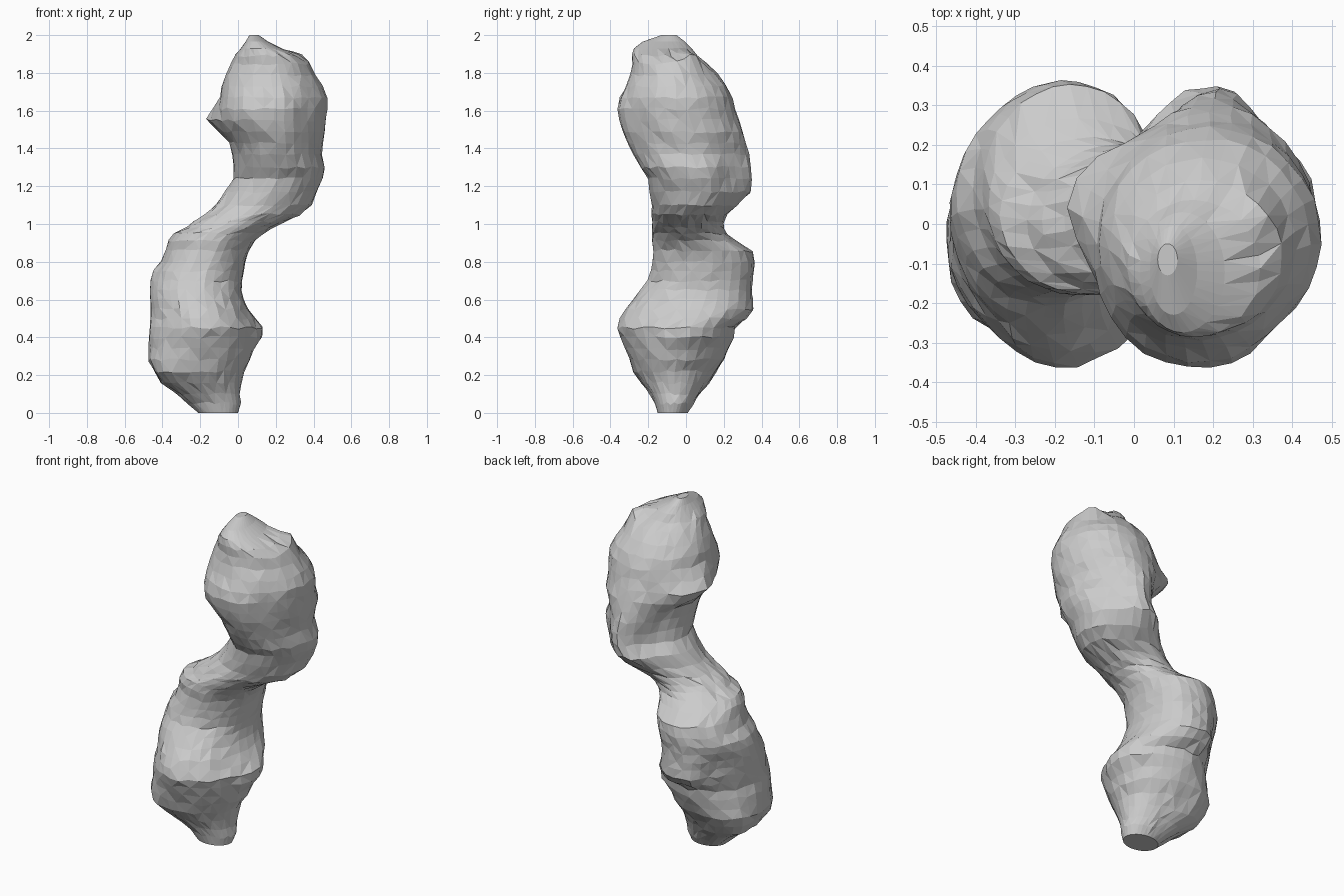
import bpy, bmesh, math, random

random.seed(4)
SIDES = 32

# Cross-sections: z, x min, x max, y min, y max
LOWER = [
    (0.00, -0.21, 0.0, -0.15, 0.01),
    (0.05, -0.26, 0.015, -0.165, 0.04),
    (0.10, -0.32, 0.01, -0.19, 0.07),
    (0.16, -0.40, 0.015, -0.23, 0.11),
    (0.22, -0.435, 0.03, -0.27, 0.15),
    (0.28, -0.47, 0.06, -0.295, 0.20),
    (0.34, -0.475, 0.07, -0.32, 0.225),
    (0.40, -0.475, 0.08, -0.345, 0.25),
    (0.45, -0.475, 0.08, -0.365, 0.265),
    (0.50, -0.475, 0.07, -0.35, 0.325),
    (0.55, -0.475, 0.05, -0.325, 0.36),
    (0.60, -0.475, 0.03, -0.285, 0.36),
    (0.65, -0.475, 0.02, -0.24, 0.35),
    (0.70, -0.465, 0.02, -0.205, 0.35),
    (0.75, -0.45, 0.03, -0.19, 0.355),
    (0.80, -0.41, 0.04, -0.18, 0.36),
    (0.86, -0.385, 0.06, -0.175, 0.35),
    (0.91, -0.37, 0.09, -0.18, 0.27),
    (0.95, -0.34, 0.13, -0.18, 0.22),
]
UPPER = [
    (0.98, -0.27, 0.18, -0.18, 0.20),
    (1.01, -0.235, 0.24, -0.18, 0.20),
    (1.05, -0.18, 0.33, -0.18, 0.22),
    (1.10, -0.12, 0.39, -0.18, 0.28),
    (1.17, -0.07, 0.42, -0.19, 0.355),
    (1.24, -0.03, 0.45, -0.20, 0.36),
    (1.30, -0.03, 0.465, -0.24, 0.355),
    (1.37, -0.03, 0.445, -0.28, 0.34),
    (1.43, -0.04, 0.45, -0.305, 0.32),
    (1.49, -0.07, 0.465, -0.335, 0.305),
    (1.55, -0.09, 0.47, -0.355, 0.28),
    (1.61, -0.09, 0.475, -0.365, 0.26),
    (1.67, -0.09, 0.475, -0.35, 0.245),
    (1.73, -0.085, 0.45, -0.32, 0.215),
    (1.79, -0.065, 0.41, -0.295, 0.165),
    (1.85, -0.035, 0.375, -0.285, 0.11),
    (1.89, -0.015, 0.32, -0.285, 0.06),
    (1.93, 0.015, 0.23, -0.275, 0.03),
    (1.965, 0.04, 0.16, -0.23, -0.005),
    (2.00, 0.06, 0.11, -0.13, -0.05),
]

# Knobs and hollows: direction in degrees, spread, z, z spread, outward amount
SWELLS = [
    (15, 30, 0.43, 0.08, 0.06),      # lower knob
    (163, 25, 1.55, 0.075, 0.09),    # upper knob
    (135, 30, 0.20, 0.10, 0.05),     # heel corners
    (225, 30, 0.22, 0.08, 0.04),
    (225, 30, 0.50, 0.12, -0.03),
    (135, 32, 0.58, 0.14, -0.065),
    (50, 28, 0.68, 0.15, 0.025),
    (48, 30, 1.27, 0.15, -0.065),    # narrow back of the upper lobe
    (135, 30, 1.25, 0.16, -0.06),
    (-45, 30, 1.60, 0.15, -0.03),
    (225, 30, 1.60, 0.12, 0.02),
]


def bell(d, width):
    return math.exp(-(d / width) ** 2)


def ring(row):
    """Oval section with swells and a slightly uneven surface."""
    z, x0, x1, y0, y1 = row
    cx, cy, rx, ry = (x0 + x1) / 2, (y0 + y1) / 2, (x1 - x0) / 2, (y1 - y0) / 2
    jitter = 0.015 if 0 < z < 1.9 else 0
    pts = []
    for i in range(SIDES):
        deg = 360 * i / SIDES
        c, s = math.cos(math.radians(deg)), math.sin(math.radians(deg))
        k = 1 + random.uniform(-jitter, jitter)
        out = sum(amt * bell((deg - d + 180) % 360 - 180, w) * bell(z - h, hw)
                  for d, w, h, hw, amt in SWELLS) if z > 0 else 0
        x = cx + rx * k * c + out * c
        y = cy + ry * k * s + out * s
        # Second small peak beside the top
        lift = 0.05 * bell(math.hypot(x - 0.32, y - 0.02), 0.06) if z > 1.8 else 0
        dz = random.uniform(-0.008, 0.008) if jitter else 0
        pts.append((x, y, z + lift + dz))
    return pts


# Skin the sections with flat triangles, swapping diagonals row by row
bm = bmesh.new()
loops = [[bm.verts.new(p) for p in ring(r)] for r in LOWER + UPPER]
for k, (a, b) in enumerate(zip(loops, loops[1:])):
    for i in range(SIDES):
        j = (i + 1) % SIDES
        if (i + k) % 2:
            tris = ((a[i], a[j], b[j]), (a[i], b[j], b[i]))
        else:
            tris = ((a[i], a[j], b[i]), (a[j], b[j], b[i]))
        for t in tris:
            bm.faces.new(t)
bm.faces.new(list(reversed(loops[0])))
bm.faces.new(loops[-1])
bmesh.ops.recalc_face_normals(bm, faces=bm.faces)

mesh = bpy.data.meshes.new("twin_lobed_body")
bm.to_mesh(mesh)
bm.free()
body = bpy.data.objects.new("twin_lobed_body", mesh)
bpy.context.collection.objects.link(body)
